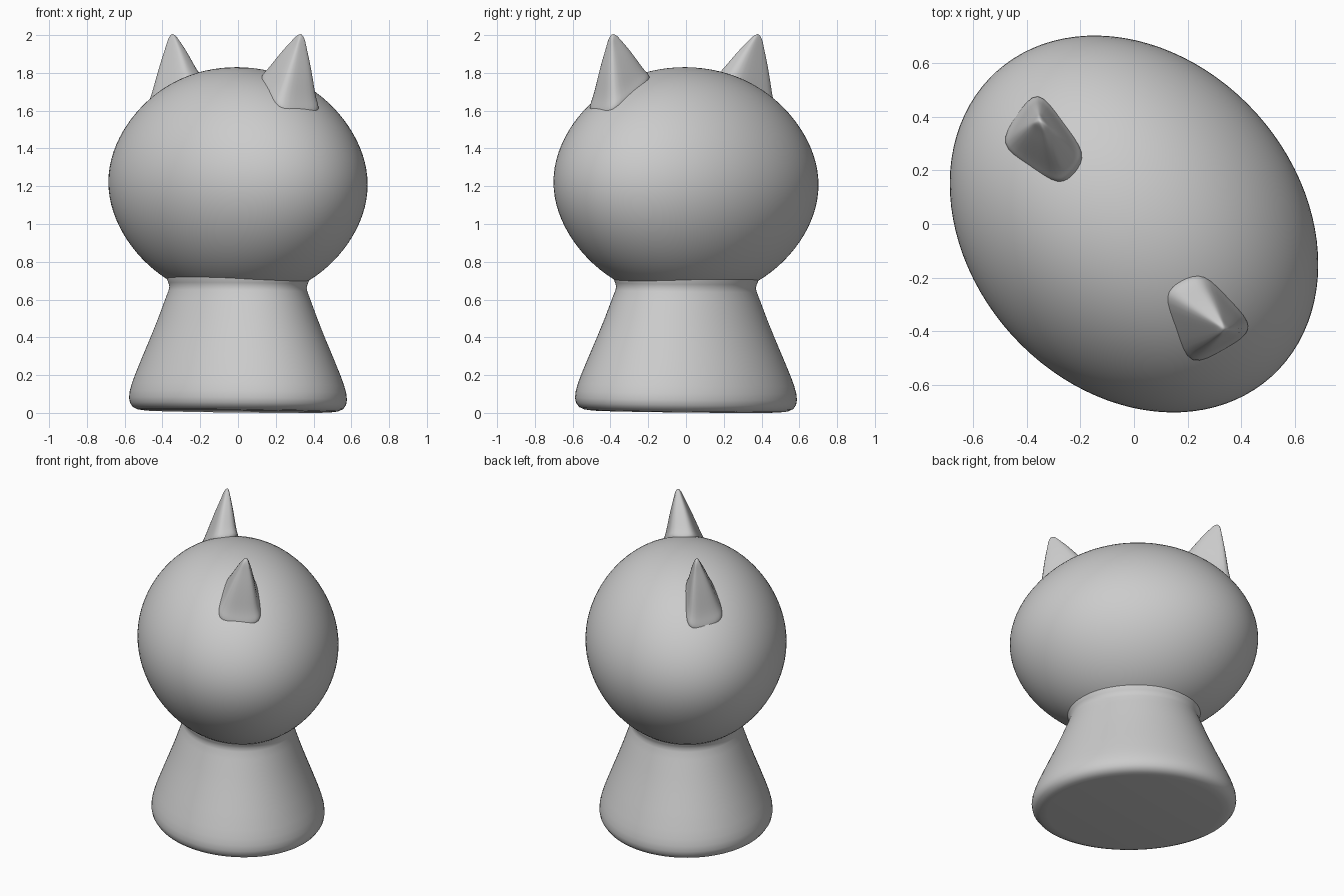
import bpy, bmesh
from math import sin, cos, pi, sqrt, radians
from mathutils import Vector, Matrix

cube = bpy.data.objects.get("Cube")
if cube:
    bpy.data.objects.remove(cube, do_unlink=True)

mat = bpy.data.materials.new("plain_grey")
mat.use_nodes = True
GREY = (0.6, 0.6, 0.6, 1)
mat.diffuse_color = GREY
mat.node_tree.nodes["Principled BSDF"].inputs["Base Color"].default_value = GREY

HEAD_Z, HEAD_HALF = 1.215, 0.615
HEAD_LONG, HEAD_SHORT = 0.765, 0.615
TURN = radians(-48)


def lean(x, y):
    # the figure slopes down slightly across its narrow direction
    return -0.018 * (x + y) / sqrt(2)


def finish(name, bm, levels=0):
    bmesh.ops.recalc_face_normals(bm, faces=bm.faces)
    me = bpy.data.meshes.new(name)
    bm.to_mesh(me)
    bm.free()
    me.materials.append(mat)
    for p in me.polygons:
        p.use_smooth = True
    ob = bpy.data.objects.new(name, me)
    bpy.context.collection.objects.link(ob)
    if levels:
        sub = ob.modifiers.new("smooth", "SUBSURF")
        sub.levels = sub.render_levels = levels
    return ob


def loft(bm, rings):
    # skin a stack of closed rings and cap both ends
    rows = [[bm.verts.new(p) for p in ring] for ring in rings]
    n = len(rows[0])
    for lo, hi in zip(rows, rows[1:]):
        for i in range(n):
            j = (i + 1) % n
            bm.faces.new((lo[i], lo[j], hi[j], hi[i]))
    bm.faces.new(rows[0])
    bm.faces.new(rows[-1])
    return rows


def oval_stack(name, profile, long, short, segments=96):
    # turned shape with an oval plan, long axis on the diagonal
    turn = Matrix.Rotation(TURN, 3, "Z")
    rings = []
    for r, z in profile:
        ring = []
        for i in range(segments):
            a = 2 * pi * i / segments
            p = turn @ Vector((r * long * cos(a), r * short * sin(a), z))
            p.z += lean(p.x, p.y)
            ring.append(p)
        rings.append(ring)
    bm = bmesh.new()
    loft(bm, rings)
    return finish(name, bm)


# body: flared foot with a rounded rim, narrowing to the neck
body_profile = [(0.49, 0.008), (0.53, 0.013), (0.558, 0.026), (0.573, 0.048),
                (0.578, 0.075), (0.574, 0.11), (0.563, 0.15), (0.545, 0.2),
                (0.504, 0.3), (0.462, 0.4), (0.422, 0.5), (0.385, 0.6),
                (0.368, 0.645), (0.364, 0.665), (0.369, 0.685), (0.38, 0.71), (0.38, 0.76)]
body = oval_stack("body", body_profile, 1.09, 0.918)

# head: ovoid, pinched very slightly between equator and poles
head_profile = []
STEPS = 48
for i in range(1, STEPS):
    phi = -pi / 2 + pi * i / STEPS
    r = cos(phi) * (1 - 0.02 * sin(2 * phi) ** 2)
    head_profile.append((r, HEAD_Z + HEAD_HALF * sin(phi)))
head_profile.append((0.01, HEAD_Z + HEAD_HALF))
head = oval_stack("head", head_profile, HEAD_LONG, HEAD_SHORT)


def on_head(x, y, sink=0):
    p = Matrix.Rotation(-TURN, 3, "Z") @ Vector((x, y, 0))
    q = (p.x / HEAD_LONG) ** 2 + (p.y / HEAD_SHORT) ** 2
    return Vector((x, y, HEAD_Z + HEAD_HALF * sqrt(max(0, 1 - q)) + lean(x, y) - sink))


def ear(name, tip, corners):
    # four-cornered spike that flares into the head and is rounded at the tip
    tip = Vector(tip)
    base = [on_head(x, y) for x, y in corners]
    centre = sum(base, Vector()) / len(base)
    rings = []
    for spread, sink in ((1.3, 0.05), (1.15, 0.012)):
        spots = [centre + (p - centre) * spread for p in base]
        rings.append([on_head(p.x, p.y, sink) for p in spots])
    for t, swell in ((0.12, 1.0), (0.35, 1.06), (0.62, 1.2), (0.86, 1.5), (0.975, 3.6)):
        core = centre.lerp(tip, t)
        rings.append([core + (p.lerp(tip, t) - core) * swell for p in base])
    # level the topmost ring into a small rounded crown
    for p in rings[-1]:
        p.z = tip.z
    bm = bmesh.new()
    rows = loft(bm, rings)
    crease = bm.edges.layers.float.new("crease_edge")
    for lo, hi in zip(rows[1:], rows[2:]):
        for a, b in zip(lo, hi):
            bm.edges.get((a, b))[crease] = 0.35
    return finish(name, bm, 3)


right_ear = ear("right_ear", (-0.35, 0.385, 2.008),
                [(-0.51, 0.29), (-0.27, 0.13), (-0.17, 0.25), (-0.36, 0.51)])
left_ear = ear("left_ear", (0.335, -0.39, 2.008),
               [(0.10, -0.25), (0.20, -0.54), (0.46, -0.39), (0.25, -0.17)])
